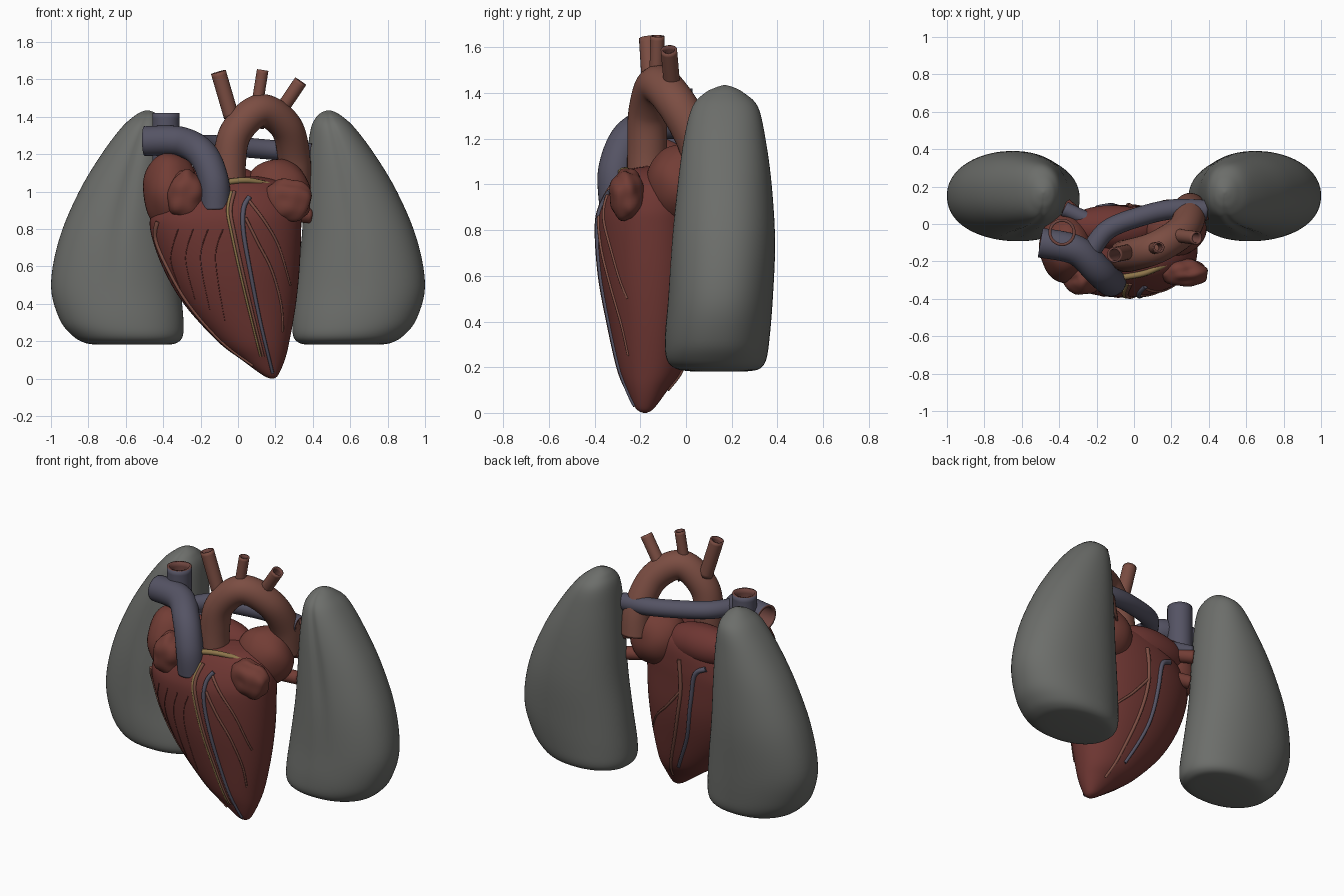
import bpy, bmesh
from math import sin, cos, pi, exp, copysign
from mathutils import Vector, noise

if "Cube" in bpy.data.objects:
    bpy.data.objects.remove(bpy.data.objects["Cube"])


def material(name, rgb):
    m = bpy.data.materials.new(name)
    m.diffuse_color = (*rgb, 1)
    m.use_nodes = True
    m.node_tree.nodes["Principled BSDF"].inputs["Base Color"].default_value = m.diffuse_color
    return m


LUNG = material("lung", (0.15, 0.155, 0.145))
MUSCLE = material("muscle", (0.155, 0.037, 0.032))
ATRIUM = material("atrium", (0.17, 0.047, 0.036))
ARTERY = material("artery", (0.20, 0.075, 0.055))
VEIN = material("vein", (0.09, 0.087, 0.127))
FAT = material("fat", (0.27, 0.18, 0.07))
INNER = material("vessel_inside", (0.16, 0.06, 0.05))


def spline(pts, n):
    """Catmull-Rom through tuples of any length, n steps per span."""
    out = []
    for i in range(len(pts) - 1):
        q = [pts[max(i - 1, 0)], pts[i], pts[i + 1], pts[min(i + 2, len(pts) - 1)]]
        for k in range(n):
            t = k / n
            out.append(tuple(0.5 * (2 * b + (c - a) * t + (2 * a - 5 * b + 4 * c - d) * t * t
                                    + (3 * b - a - 3 * c + d) * t ** 3) for a, b, c, d in zip(*q)))
    return out + [tuple(pts[-1])]


def skin(name, rings, mat, caps=True, angle=60):
    bm = bmesh.new()
    vs = [[bm.verts.new(p) for p in r] for r in rings]
    for a, b in zip(vs, vs[1:]):
        for i in range(len(a)):
            j = (i + 1) % len(a)
            bm.faces.new((a[i], a[j], b[j], b[i]))
    if caps:
        bm.faces.new(vs[0])
        bm.faces.new(vs[-1])
    bmesh.ops.recalc_face_normals(bm, faces=bm.faces)
    me = bpy.data.meshes.new(name)
    bm.to_mesh(me)
    bm.free()
    ob = bpy.data.objects.new(name, me)
    bpy.context.collection.objects.link(ob)
    me.materials.append(mat)
    bpy.ops.object.select_all(action='DESELECT')
    bpy.context.view_layer.objects.active = ob
    ob.select_set(True)
    bpy.ops.object.shade_smooth_by_angle(angle=angle * pi / 180)
    return ob


def section(row, power, n=72, shape=None, sx=1):
    """Superellipse ring from (z, x0, x1, y0, y1)."""
    z, x0, x1, y0, y1 = row
    ring = []
    for i in range(n):
        a = 2 * pi * i / n
        c, s = cos(a), sin(a)
        f = shape(a, z) if shape else 1
        x = (x0 + x1) / 2 + f * (x1 - x0) / 2 * copysign(abs(c) ** (2 / power), c)
        y = (y0 + y1) / 2 + f * (y1 - y0) / 2 * copysign(abs(s) ** (2 / power), s)
        ring.append((sx * x, y, z))
    return ring


def tube(name, pts, r, mat, hollow=0.0, n=8, sides=24, taper=1.0):
    path = [Vector(p) for p in spline(pts, n)]
    rings, up = [], None
    for i, p in enumerate(path):
        t = (path[min(i + 1, len(path) - 1)] - path[max(i - 1, 0)]).normalized()
        up = t.orthogonal() if up is None else up - t * up.dot(t)
        up.normalize()
        side = t.cross(up)
        rr = r * (1 + (taper - 1) * i / (len(path) - 1))
        rings.append([p + rr * (cos(2 * pi * k / sides) * up + sin(2 * pi * k / sides) * side)
                      for k in range(sides)])
    ob = skin(name, rings, mat, caps=not hollow)
    if hollow:
        ob.data.materials.append(INNER)
        wall = ob.modifiers.new("wall", 'SOLIDIFY')
        wall.thickness, wall.offset = hollow, -1
        wall.material_offset = wall.material_offset_rim = 1
    return ob


def blob(name, centre, radii, mat, bump=0.04, freq=1.2, tilt=0.0):
    """Slightly lumpy ellipsoid."""
    rings = []
    for i in range(1, 24):
        b = pi * i / 24
        ring = []
        for k in range(40):
            a = 2 * pi * k / 40
            d = Vector((sin(b) * cos(a), sin(b) * sin(a), -cos(b)))
            f = 1 + bump * noise.noise(d * freq + Vector(centre) * 9) * 2
            x, y, z = (d[j] * radii[j] * f for j in range(3))
            ring.append((centre[0] + x * cos(tilt) - z * sin(tilt), centre[1] + y,
                         centre[2] + x * sin(tilt) + z * cos(tilt)))
        rings.append(ring)
    return skin(name, rings, mat)


# Lungs, mirrored left and right, with a soft front groove
lung = spline([(0.182, 0.37, 0.76, 0.02, 0.27), (0.192, 0.325, 0.82, -0.04, 0.32), (0.23, 0.295, 0.885, -0.083, 0.35),
               (0.32, 0.292, 0.955, -0.092, 0.365), (0.5, 0.31, 1.0, -0.08, 0.38), (0.75, 0.34, 0.955, -0.065, 0.39),
               (1.0, 0.355, 0.85, -0.04, 0.375), (1.2, 0.37, 0.73, -0.012, 0.348), (1.34, 0.39, 0.625, 0.025, 0.315),
               (1.4, 0.42, 0.56, 0.08, 0.255), (1.425, 0.45, 0.52, 0.13, 0.21), (1.435, 0.48, 0.49, 0.165, 0.175)], 5)
groove = lambda a, z: 1 - 0.06 * exp(-((a - 4.68) / 0.13) ** 2) * min(1, max(0, (z - 0.4) * 2))
for side, sx in (("left", 1), ("right", -1)):
    skin(side + "_lung", [section(r, 2.15, shape=groove, sx=sx) for r in lung], LUNG, angle=80)

# Ventricles
heart = spline([(0.0, 0.175, 0.19, -0.187, -0.173), (0.02, 0.13, 0.215, -0.22, -0.14), (0.1, 0.02, 0.25, -0.26, -0.08),
                (0.2, -0.11, 0.275, -0.3, -0.01), (0.4, -0.29, 0.31, -0.345, 0.05), (0.6, -0.405, 0.33, -0.38, 0.09),
                (0.8, -0.47, 0.338, -0.392, 0.1), (0.9, -0.45, 0.335, -0.375, 0.1), (1.0, -0.37, 0.3, -0.32, 0.09),
                (1.06, -0.25, 0.22, -0.26, 0.06), (1.08, -0.12, 0.12, -0.18, 0.0)], 6)
skin("ventricles", [section(r, 2.1) for r in heart], MUSCLE, angle=80)

# Atria and auricles
blob("right_atrium", (-0.36, -0.13, 1.0), (0.15, 0.18, 0.21), ATRIUM)
blob("right_auricle", (-0.28, -0.28, 0.98), (0.105, 0.10, 0.135), ATRIUM, 0.09, 1.5)
blob("left_atrium", (0.21, -0.02, 1.0), (0.175, 0.15, 0.18), ATRIUM)
blob("left_auricle", (0.27, -0.26, 0.955), (0.125, 0.075, 0.115), ATRIUM, 0.09, 1.5, tilt=-0.2)
blob("back_atrial_wall", (-0.12, -0.02, 1.03), (0.25, 0.12, 0.12), MUSCLE, 0.02)

# Aorta with three branches
tube("aorta", [(-0.04, -0.17, 0.95), (-0.045, -0.17, 1.15), (-0.01, -0.165, 1.32), (0.12, -0.125, 1.435),
               (0.255, -0.04, 1.35), (0.3, 0.05, 1.18), (0.3, 0.08, 1.02)], 0.087, ARTERY, 0.015, sides=32)
for name, a, b, r in (("right", (-0.035, -0.15, 1.4), (-0.105, -0.165, 1.64), 0.041),
                      ("middle", (0.1, -0.13, 1.45), (0.132, -0.125, 1.65), 0.031),
                      ("left", (0.22, -0.06, 1.42), (0.335, -0.075, 1.59), 0.036)):
    tube(name + "_arch_branch", [a, b], r, ARTERY, 0.01)

# Large blue vessels
tube("pulmonary_trunk", [(-0.12, -0.3, 0.91), (-0.13, -0.305, 1.06), (-0.19, -0.25, 1.2),
                         (-0.31, -0.14, 1.268), (-0.5, -0.1, 1.27)], 0.08, VEIN, 0.014, sides=32)
tube("upper_vena_cava", [(-0.385, -0.045, 1.08), (-0.385, -0.045, 1.42)], 0.073, VEIN, 0.016, sides=32)
tube("left_pulmonary_artery", [(-0.24, -0.16, 1.25), (-0.14, -0.03, 1.25), (0.05, 0.045, 1.235),
                               (0.22, 0.08, 1.22), (0.39, 0.075, 1.205)], 0.053, VEIN, 0.01)
tube("right_pulmonary_artery", [(-0.2, 0.0, 1.08), (-0.37, 0.08, 1.06)], 0.04, VEIN, 0.01)

# Pulmonary veins
for i, (z, y) in enumerate(((0.87, 0.06), (1.02, 0.1))):
    tube("left_pulmonary_vein_%d" % i, [(0.2, 0.0, z + 0.02), (0.385, y, z)], 0.04, ATRIUM, 0.01)
    tube("right_pulmonary_vein_%d" % i, [(-0.25, 0.0, z + 0.02), (-0.37, y, z)], 0.04, ATRIUM, 0.01)


def on_heart(x, z, face):
    """Point on the ventricle surface; face is -1 for front, 1 for back."""
    j = min(range(len(heart) - 1), key=lambda i: abs(heart[i][0] + heart[i + 1][0] - 2 * z))
    a, b = heart[j], heart[j + 1]
    t = min(1, max(0, (z - a[0]) / (b[0] - a[0])))
    _, x0, x1, y0, y1 = (p + (q - p) * t for p, q in zip(a, b))
    u = min(1, abs(x - (x0 + x1) / 2) / ((x1 - x0) / 2))
    return (x, (y0 + y1) / 2 + face * (y1 - y0) / 2 * (1 - u ** 2.1) ** (1 / 2.1), z)


def surface_vessel(name, xz, r, mat, face=-1):
    pts = [on_heart(x, z, face) for x, z in spline(xz, 5)]
    tube(name, pts, r, mat, n=2, sides=8, taper=0.6)


# Vessels on the front
main = [(0.06, 0.97), (0.03, 0.91), (0.03, 0.78), (0.07, 0.55), (0.12, 0.3), (0.185, 0.03)]
line = [(0.0, 1.0), (-0.02, 0.9), (0.0, 0.78), (0.05, 0.55), (0.11, 0.3), (0.155, 0.12)]
surface_vessel("front_heart_vein", main, 0.014, VEIN)
surface_vessel("front_fat_line", [(x - 0.035, z) for x, z in line], 0.009, FAT)
surface_vessel("front_artery", [(x - 0.02, z) for x, z in line], 0.011, ARTERY)
surface_vessel("front_branch_a", [(0.04, 0.86), (0.11, 0.72), (0.18, 0.58), (0.23, 0.4), (0.24, 0.25)], 0.009, ARTERY)
surface_vessel("front_branch_b", [(0.06, 0.95), (0.15, 0.83), (0.22, 0.7), (0.28, 0.5)], 0.009, ARTERY)
surface_vessel("margin_artery", [(-0.43, 0.84), (-0.44, 0.75), (-0.38, 0.6), (-0.265, 0.4), (-0.09, 0.2), (0.08, 0.07)],
               0.014, ARTERY)
tube("fat_band", [(-0.14, -0.3, 1.02), (-0.06, -0.285, 1.05), (0.05, -0.265, 1.06), (0.15, -0.225, 1.04),
                  (0.22, -0.2, 1.02)], 0.016, FAT, sides=10)

# Vessels on the back
surface_vessel("back_heart_vein", [(-0.2, 0.93), (-0.13, 0.88), (-0.1, 0.7), (-0.05, 0.45), (0.06, 0.2)], 0.016, VEIN, 1)
surface_vessel("back_artery", [(-0.02, 0.95), (-0.03, 0.75), (0.02, 0.5), (0.1, 0.25), (0.15, 0.1)], 0.013, ARTERY, 1)
surface_vessel("back_branch", [(-0.03, 0.75), (0.08, 0.62), (0.18, 0.52), (0.25, 0.4)], 0.009, ARTERY, 1)

# Fine muscle strands on the front
for i, x in enumerate((-0.36, -0.28, -0.2, -0.12)):
    surface_vessel("muscle_strand_%d" % i, [(x + 0.04, 0.8), (x, 0.64), (x + 0.05, 0.48 - 0.06 * i)], 0.003, MUSCLE)
